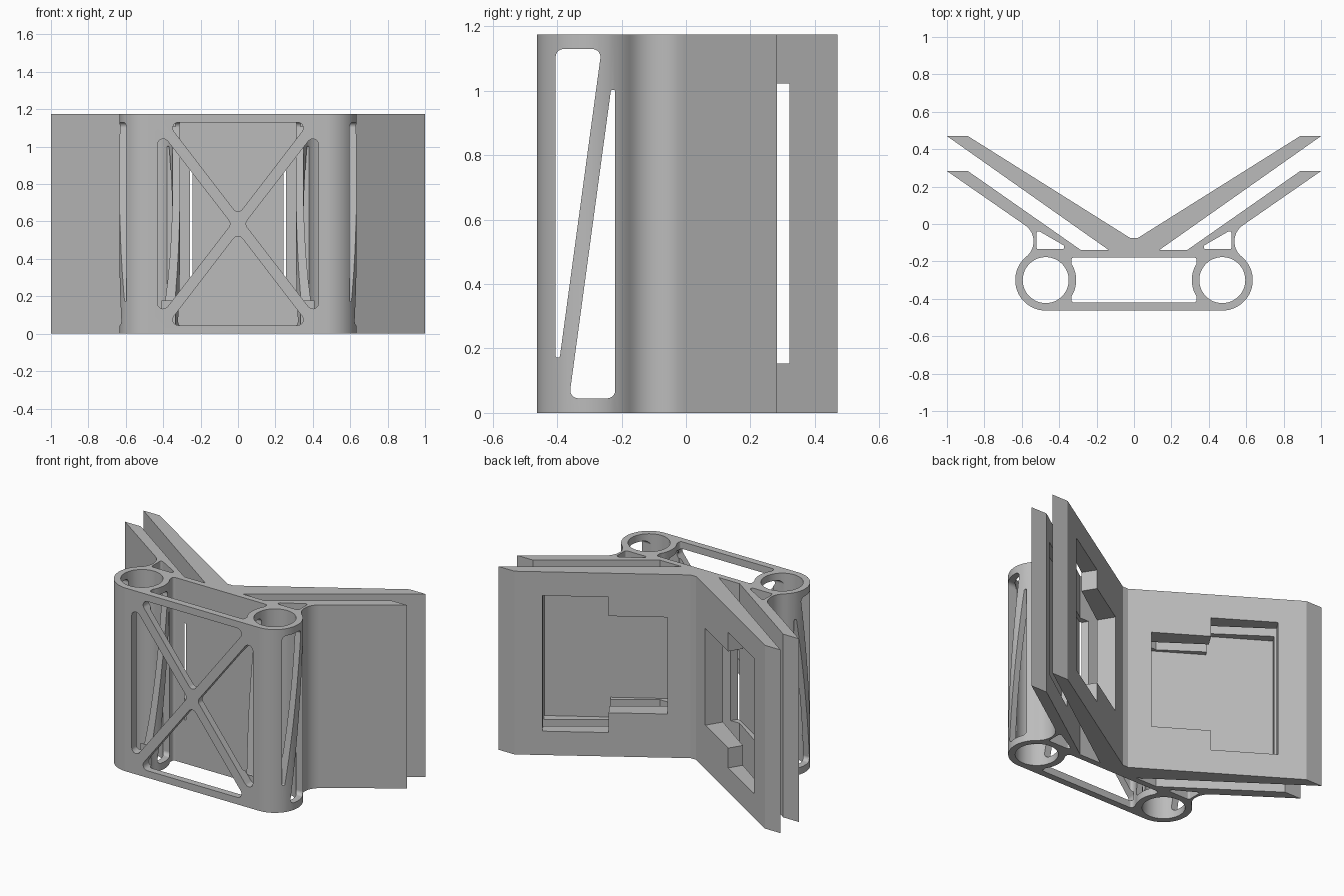
import bpy, bmesh
from math import cos, sin, tan, radians, pi
from mathutils import Vector

HEIGHT = 1.175
TUBE = Vector((0.472, -0.30))
X, Y, Z = Vector((1, 0, 0)), Vector((0, 1, 0)), Vector((0, 0, 1))

if "Cube" in bpy.data.objects:
    bpy.data.objects.remove(bpy.data.objects["Cube"])


def arc(center, radius, start, end, steps):
    """Points on an arc, angles in degrees."""
    angles = [radians(start + (end - start) * i / steps) for i in range(steps + 1)]
    return [(center[0] + radius * cos(a), center[1] + radius * sin(a)) for a in angles]


def rounded(points, radius, steps=5):
    """Round the sharp corners of a closed polygon."""
    pts, out = [Vector(p) for p in points], []
    for i, p in enumerate(pts):
        a, b = pts[i - 1] - p, pts[(i + 1) % len(pts)] - p
        angle = a.angle(b)
        if angle > radians(140):
            out.append(p)
            continue
        reach = min(radius / tan(angle / 2), 0.45 * min(a.length, b.length))
        start, end = p + a.normalized() * reach, p + b.normalized() * reach
        size = reach * tan(angle / 2)
        center = p + (a.normalized() + b.normalized()).normalized() * (size / sin(angle / 2))
        v0, v1 = start - center, end - center
        sweep = v0.angle(v1)
        for k in range(steps + 1):
            t = k / steps
            out.append(center + (v0 * sin((1 - t) * sweep) + v1 * sin(t * sweep)) / sin(sweep))
    return out


def prism(name, points, lo, hi, u=X, v=Y, w=Z, origin=Vector((0, 0, 0))):
    """Extrude a polygon in the u-v plane along w."""
    bm = bmesh.new()
    base = [bm.verts.new(origin + u * p[0] + v * p[1] + w * lo) for p in points]
    top = [bm.verts.new(origin + u * p[0] + v * p[1] + w * hi) for p in points]
    bm.faces.new(base)
    bm.faces.new(top)
    n = len(points)
    for i in range(n):
        j = (i + 1) % n
        bm.faces.new((base[i], base[j], top[j], top[i]))
    bmesh.ops.recalc_face_normals(bm, faces=bm.faces)
    mesh = bpy.data.meshes.new(name)
    bm.to_mesh(mesh)
    bm.free()
    obj = bpy.data.objects.new(name, mesh)
    bpy.context.collection.objects.link(obj)
    return obj


def flip(points):
    return [(-p[0], p[1]) for p in points]


# Body outline: inner wing, outer wing, concave neck, tube
half = [(0.02, -0.075), (0.888, 0.47), (1, 0.47), (0.134, -0.14),
        (0.283, -0.14), (0.888, 0.283), (1, 0.283)]
half += arc((0.642, -0.093), 0.105, 124, 230.6, 14)
half += arc(TUBE, 0.163, 50.6, -90, 24)[1:]
bracket = prism("winged_bracket", half + flip(reversed(half)), 0, HEIGHT)

cutters = []

# Central channel between the tubes
channel = [(0.335, -0.178)] + arc(TUBE, 0.163, 148, 212, 10) + [(0.335, -0.42)]
cutters.append(prism("channel_cutter", rounded(channel + flip(reversed(channel)), 0.02),
                     -0.1, HEIGHT + 0.1))

# Tube bores, neck openings and stepped wing windows, on both sides
opening = rounded([(0.522, -0.135), (0.34, -0.135), (0.522, -0.03)], 0.012)
window = [(0.135, 0.28), (0.477, 0.28), (0.477, 0.153), (0.863, 0.153),
          (0.863, 1.022), (0.477, 1.022), (0.477, 0.90), (0.135, 0.90)]
for s in (1, -1):
    bore = arc(TUBE, 0.123, 0, 352.5, 47)
    for name, shape in (("bore_cutter", bore), ("opening_cutter", opening)):
        cutters.append(prism(name, shape, -0.1, HEIGHT + 0.1, u=X * s))
    along = Vector((0.849 * s, 0.528, 0))
    inward = Vector((0.528 * s, -0.849, 0))
    cutters.append(prism("window_cutter", window, -0.1, 0.212, along, Z, inward,
                         Vector((0.02 * s, -0.075, 0))))

# Cross-braced front wall: four triangular openings
mid = HEIGHT / 2
top_gap = [(-0.38, 1.13), (0.38, 1.13), (0, 0.635)]
side_gap = [(0.43, 1.10), (0.43, HEIGHT - 1.10), (0.035, mid)]
for shape in (top_gap, [(x, HEIGHT - z) for x, z in top_gap], side_gap, flip(side_gap)):
    cutters.append(prism("brace_cutter", rounded(shape, 0.03), -0.6, -0.405, X, Z, Y))

# Slanted brace across the tubes: two tapering slots right through
slot = [(-0.405, 1.13), (-0.262, 1.13), (-0.392, 0.172), (-0.405, 0.172)]
for shape in (slot, [(-0.625 - y, HEIGHT - z) for y, z in slot]):
    cutters.append(prism("slot_cutter", rounded(shape, 0.025), -1.2, 1.2, Y, Z, X))

# Cut everything, then drop the cutters
bpy.ops.object.select_all(action="DESELECT")
bpy.context.view_layer.objects.active = bracket
bracket.select_set(True)
for cutter in cutters:
    cutter.hide_render = True
    mod = bracket.modifiers.new("cut", "BOOLEAN")
    mod.operation = "DIFFERENCE"
    mod.solver = "EXACT"
    mod.object = cutter
    bpy.ops.object.modifier_apply(modifier=mod.name)
    bpy.data.objects.remove(cutter)

# Smooth curves with crisp edges
bpy.ops.object.shade_smooth_by_angle(angle=radians(30))
normals = bracket.modifiers.new("weighted_normals", "WEIGHTED_NORMAL")
normals.keep_sharp = True

# Plain grey
grey = bpy.data.materials.new("plain_grey")
grey.use_nodes = True
color = (0.5, 0.5, 0.5, 1)
grey.diffuse_color = color
grey.node_tree.nodes["Principled BSDF"].inputs["Base Color"].default_value = color
bracket.data.materials.clear()
bracket.data.materials.append(grey)
